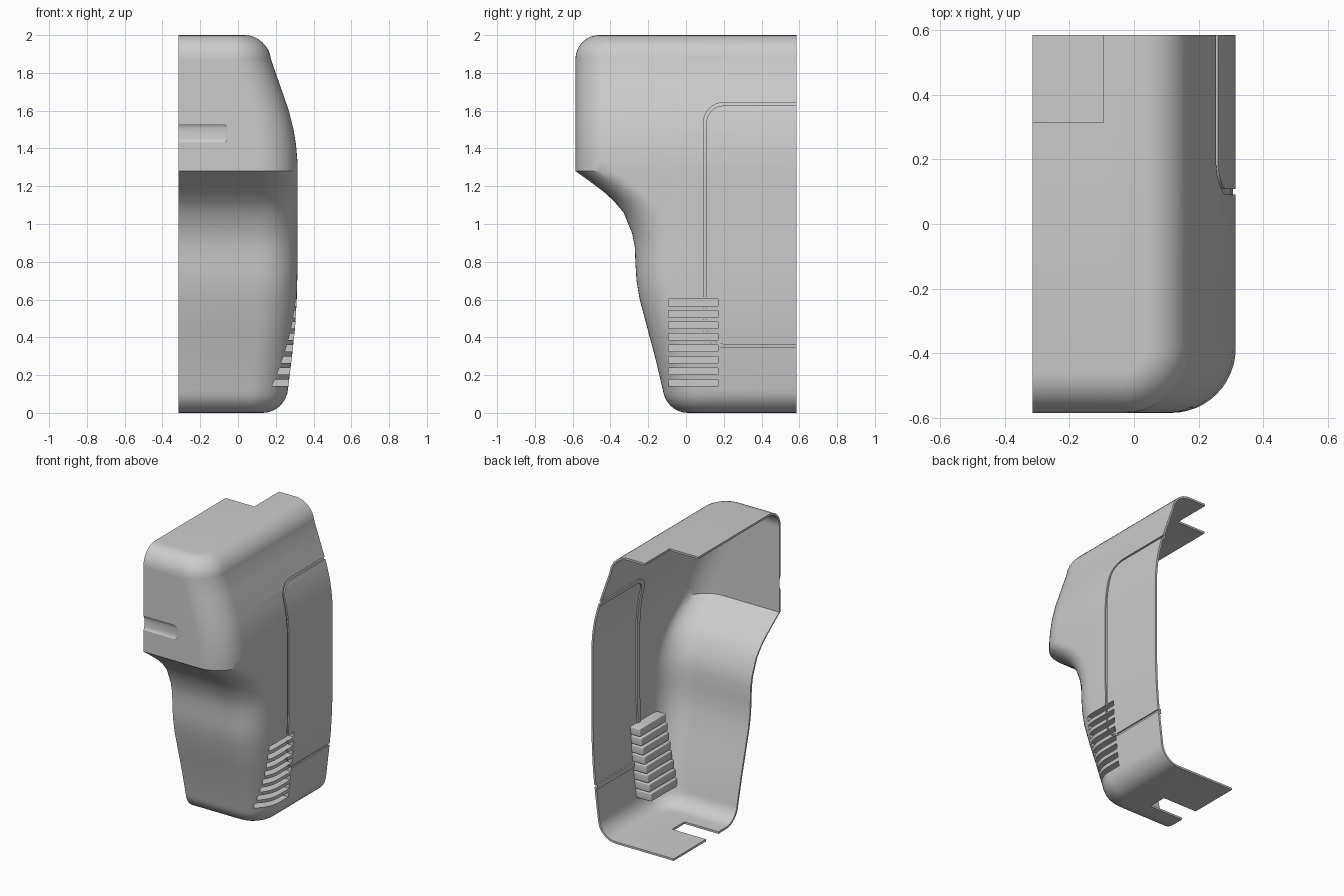
import bpy, bmesh, math
from mathutils import Vector

if "Cube" in bpy.data.objects:
    bpy.data.objects.remove(bpy.data.objects["Cube"])

HALF_X, HALF_Y, HEIGHT = 0.315, 0.585, 2.0
WALL, FILLET, CORNER = 0.014, 0.125, 0.2

# Height against position for the front wall and the side wall
FRONT = [(0, -.115), (.12, -.122), (.3, -.165), (.45, -.205), (.6, -.245),
         (.7, -.262), (.8, -.268), (.88, -.271), (.95, -.285), (1.06, -.33),
         (1.12, -.38), (1.17, -.435), (1.23, -.515), (1.28, -.585), (2, -.585)]
SIDE = [(0, .255), (.12, .264), (.3, .286), (.45, .302), (.6, .311),
        (.75, .315), (1.33, .315), (1.42, .307), (1.5, .294), (1.6, .269),
        (1.75, .217), (1.87, .175), (2, .16)]

grey = bpy.data.materials.new("plain grey")
grey.use_nodes = True
grey.diffuse_color = (.6, .6, .6, 1)
grey.node_tree.nodes["Principled BSDF"].inputs["Base Color"].default_value = (.6, .6, .6, 1)


def at(profile, z):
    for (z0, v0), (z1, v1) in zip(profile, profile[1:]):
        if z <= z1:
            return v0 + (v1 - v0) * (z - z0) / (z1 - z0)
    return profile[-1][1]


def finish(name, bm):
    bmesh.ops.recalc_face_normals(bm, faces=bm.faces)
    mesh = bpy.data.meshes.new(name)
    bm.to_mesh(mesh)
    bm.free()
    mesh.materials.append(grey)
    ob = bpy.data.objects.new(name, mesh)
    bpy.context.collection.objects.link(ob)
    return ob


def loft(name, rings):
    """Closed solid through rings of equal length."""
    bm = bmesh.new()
    rows = [[bm.verts.new(p) for p in ring] for ring in rings]
    n = len(rows[0])
    for a, b in zip(rows, rows[1:]):
        for i in range(n):
            j = (i + 1) % n
            bm.faces.new((a[i], a[j], b[j], b[i]))
    bm.faces.new(rows[0][::-1])
    bm.faces.new(rows[-1])
    return finish(name, bm)


def boxes(name, bounds, bevel=0):
    """One object holding a box for each pair of opposite corners."""
    bm = bmesh.new()
    for low, high in bounds:
        lo, hi = Vector(low), Vector(high)
        verts = bmesh.ops.create_cube(bm, size=1)["verts"]
        for v in verts:
            v.co = [(lo[k] + hi[k]) / 2 + v.co[k] * (hi[k] - lo[k]) for k in range(3)]
    if bevel:
        bmesh.ops.bevel(bm, geom=bm.edges[:], offset=bevel, segments=4,
                        profile=0.5, affect='EDGES')
    return finish(name, bm)


def body(name, inset, extend):
    """Rounded solid of the casing, shrunk by inset, run past its open sides by extend."""
    r = FILLET - inset
    arc = [i * math.pi / 16 for i in range(9)]
    ends = [(inset + r * (1 - math.cos(a)), r * (1 - math.sin(a))) for a in arc]
    levels = sorted({z for z, _ in FRONT + SIDE if FILLET < z < HEIGHT - FILLET})
    rows = ends + [(z, 0) for z in levels] + [(HEIGHT - z, d) for z, d in reversed(ends)]
    rings = []
    for z, d in rows:
        d += inset
        x, y, c = at(SIDE, z) - d, at(FRONT, z) + d, CORNER - d
        ring = [(-HALF_X - extend, y, z)]
        for i in range(13):
            a = i * math.pi / 24
            ring.append((x - c + c * math.sin(a), y + c - c * math.cos(a), z))
        ring += [(x, HALF_Y + extend, z), (-HALF_X - extend, HALF_Y + extend, z)]
        rings.append(ring)
    return loft(name, rings)


def ribbon(name, path, width, deep, shallow):
    """Strip following the side wall between two depths below its surface."""
    rings = []
    for i, (y, z) in enumerate(path):
        p, q = path[max(i - 1, 0)], path[min(i + 1, len(path) - 1)]
        t = Vector((q[0] - p[0], q[1] - p[1])).normalized() * width / 2
        ring = []
        for side, depth in ((1, deep), (1, shallow), (-1, shallow), (-1, deep)):
            yy, zz = y - side * t.y, z + side * t.x
            ring.append((at(SIDE, zz) - depth, yy, zz))
        rings.append(ring)
    return loft(name, rings)


def boolean(ob, cutter, operation='DIFFERENCE'):
    mod = ob.modifiers.new("cut", 'BOOLEAN')
    mod.operation, mod.object, mod.solver = operation, cutter, 'EXACT'
    bpy.context.view_layer.objects.active = ob
    bpy.ops.object.modifier_apply(modifier=mod.name)


# Thin casing, open at the back and along the centre plane
casing = body("casing_shell", 0, 0)
hollow = body("hollow_cutter", WALL, 0.1)
boolean(casing, hollow)

# Notch in the top, slot in the bottom
openings = boxes("opening_cutter", [
    ((-.5, .315, 1.9), (-.095, .7, 2.1)),
    ((-.5, .095, -.1), (-.055, .23, .05))])
boolean(casing, openings)

# Shallow finger recess on the front
recess = boxes("recess_cutter", [((-.6, -.66, 1.42), (-.045, -HALF_Y + .01, 1.54))], .035)
boolean(casing, recess)

# Side panel seam: groove outside, ridge inside
left, top, low, bend = .1, 1.635, .355, .1
path = [(HALF_Y, top)]
path += [(left + bend - bend * math.sin(a), top - bend + bend * math.cos(a))
         for a in (i * math.pi / 16 for i in range(9))]
span = top - low - 2 * bend
path += [(left, top - bend - span * i / 24) for i in range(1, 24)]
path += [(left + bend - bend * math.cos(a), low + bend - bend * math.sin(a))
         for a in (i * math.pi / 16 for i in range(9))]
path.append((HALF_Y, low))
ridge = ribbon("seam_ridge", path, .03, .024, .0105)
groove = ribbon("groove_cutter", [(HALF_Y + .1, top)] + path[1:-1] + [(HALF_Y + .1, low)],
                .016, .009, -.03)
boolean(casing, groove)

# Eight vent slots with pockets behind them
slots, cells = [], []
for i in range(8):
    z = .16 + i * .0607
    floor = .12 + .2 * z
    slots.append(((floor, -.092, z - .018), (.5, .17, z + .018)))
    cells.append(((floor - .012, -.104, z - .028), (.4, .182, z + .028)))
pockets = boxes("vent_pockets", cells, .006)
core = body("core_cutter", .004, 0)
boolean(pockets, core, 'INTERSECT')
slot_cutter = boxes("slot_cutter", slots)
for ob in (casing, pockets, ridge):
    boolean(ob, slot_cutter)

for helper in (hollow, openings, recess, groove, core, slot_cutter):
    bpy.data.objects.remove(helper)

# Smooth walls with sharp rims
for ob in (casing, pockets, ridge):
    bpy.ops.object.select_all(action='DESELECT')
    ob.select_set(True)
    bpy.context.view_layer.objects.active = ob
    bpy.ops.object.shade_smooth_by_angle(angle=math.radians(30))
